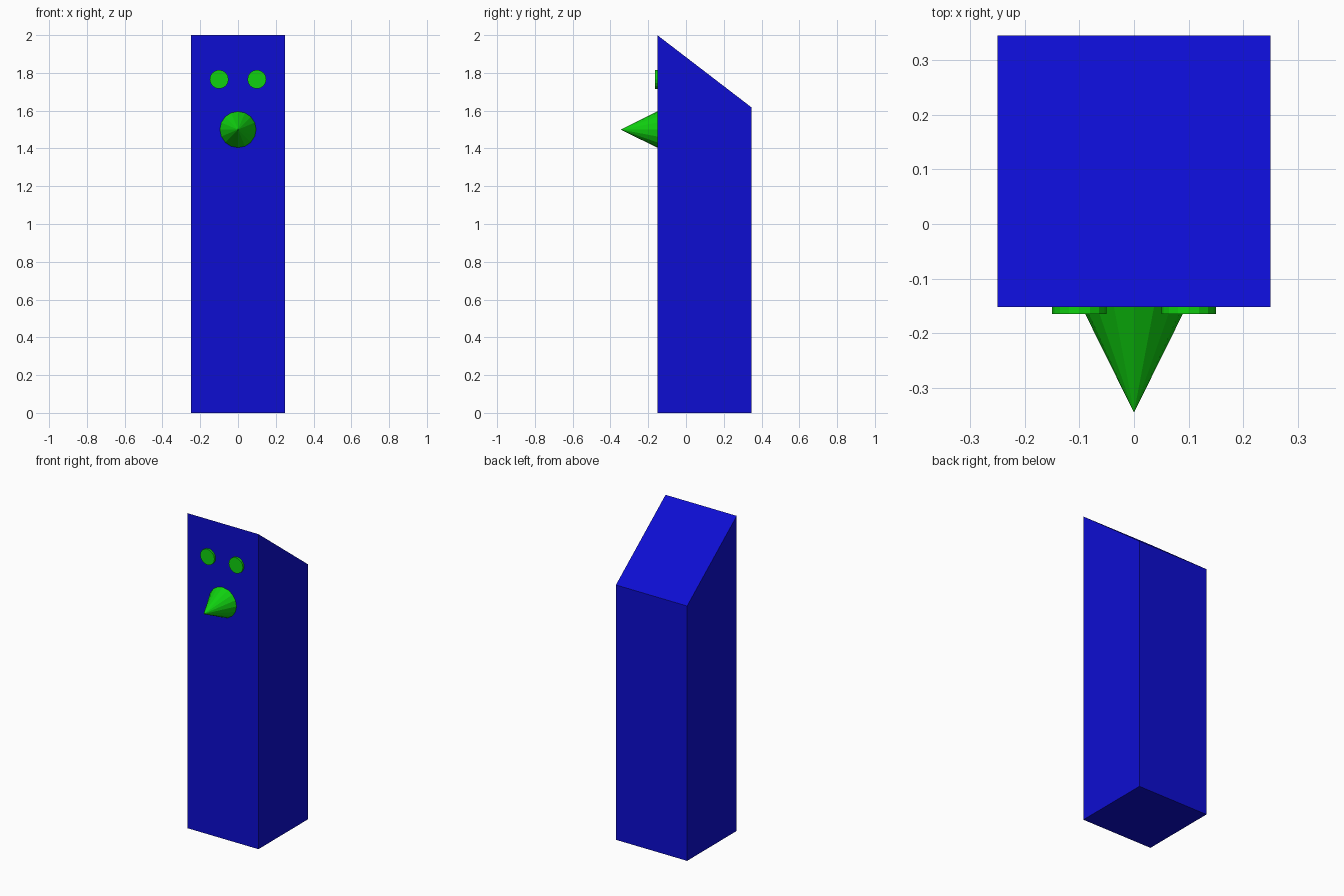
import bpy, bmesh
from math import pi

if "Cube" in bpy.data.objects:
    bpy.data.objects.remove(bpy.data.objects["Cube"])

FRONT, BACK = -0.152, 0.346


def material(name, color):
    m = bpy.data.materials.new(name)
    m.diffuse_color = color
    m.use_nodes = True
    m.node_tree.nodes["Principled BSDF"].inputs["Base Color"].default_value = m.diffuse_color
    return m


blue = material("blue", (0.004, 0.004, 0.64, 1))
green = material("green", (0.005, 0.64, 0.005, 1))


def forward_cone(name, x, z, base_r, tip_r, length, sides):
    """Cone or disc standing on the front face, pointing towards -y."""
    bpy.ops.mesh.primitive_cone_add(
        vertices=sides, radius1=base_r, radius2=tip_r, depth=length,
        location=(x, FRONT - length / 2, z), rotation=(pi / 2, 0, 0))
    ob = bpy.context.object
    ob.name = name
    ob.data.materials.append(green)


# Body: side profile with a sloped top, extruded across x
profile = [(FRONT, 0), (BACK, 0), (BACK, 1.618), (FRONT, 2)]
bm = bmesh.new()
face = bm.faces.new([bm.verts.new((-0.25, y, z)) for y, z in profile])
ext = bmesh.ops.extrude_face_region(bm, geom=[face])
bmesh.ops.translate(bm, vec=(0.5, 0, 0),
                    verts=[v for v in ext["geom"] if isinstance(v, bmesh.types.BMVert)])
bmesh.ops.recalc_face_normals(bm, faces=bm.faces)
mesh = bpy.data.meshes.new("body")
bm.to_mesh(mesh)
bm.free()
mesh.materials.append(blue)
bpy.context.collection.objects.link(bpy.data.objects.new("body", mesh))

# Beak and eyes
forward_cone("beak", 0, 1.5, 0.096, 0, 0.194, 16)
for side, x in (("left", -0.1), ("right", 0.1)):
    forward_cone(side + "_eye", x, 1.766, 0.05, 0.05, 0.013, 16)
